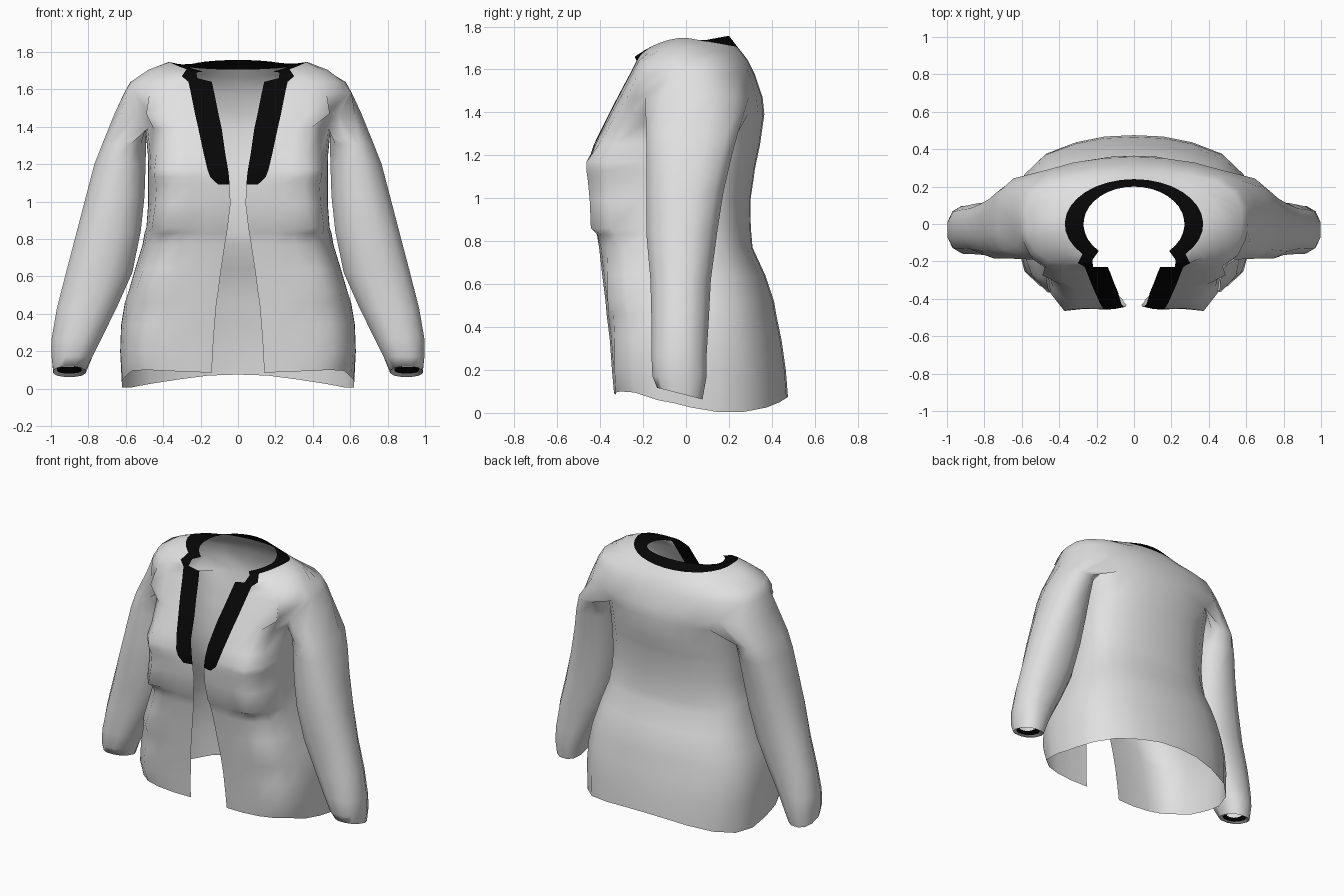
import bpy, bmesh, math

cube = bpy.data.objects.get("Cube")
if cube:
    bpy.data.objects.remove(cube, do_unlink=True)


def material(name, rgb, rough=0.8):
    m = bpy.data.materials.new(name)
    m.use_nodes = True
    m.diffuse_color = (*rgb, 1)
    bsdf = m.node_tree.nodes["Principled BSDF"]
    bsdf.inputs["Base Color"].default_value = (*rgb, 1)
    bsdf.inputs["Roughness"].default_value = rough
    return m


cloth = material("pale grey cloth", (0.75, 0.75, 0.75))
trim = material("black trim", (0.002, 0.002, 0.002))
bm = bmesh.new()


def loft(rows, closed, is_trim, is_hole=lambda r, j: False):
    """Skin a list of equally long rows, listed bottom to top."""
    n = len(rows[0])
    grid = [[bm.verts.new(p) for p in row] for row in rows]
    for r in range(len(rows) - 1):
        for j in range(n if closed else n - 1):
            if is_hole(r, j):
                continue
            k = (j + 1) % n
            face = bm.faces.new((grid[r][j], grid[r][k], grid[r + 1][k], grid[r + 1][j]))
            face.material_index = int(is_trim(r, j))


# Half cross-section from band to centre back: x fraction, y fraction (front < 0)
SECTION = [(0.35, -1), (0.62, -0.98), (0.85, -0.82), (0.96, -0.48), (0.995, -0.2), (1, 0.05),
           (1, 0.3), (0.93, 0.57), (0.76, 0.79), (0.5, 0.92), (0.25, 0.985), (0, 1)]
COLS = len(SECTION) + 2


def body_half(z, edge, band, yf, w, yb, bulge=0):
    x1 = edge + band
    # chest is boxy, skirt rounder, shoulders roundest
    rounding = 0.3 if z > 1.4 else 0.18 if z < 0.8 or z > 1.3 else 0.06
    pts = [(edge, yf * (1.01 if z > 1.2 else 0.97), z), (x1, yf, z)]
    for i, (fx, fy) in enumerate(SECTION):
        # front columns start from the band, back columns from the centre
        x = x1 + (w - x1) * fx if fy < 0 else w * fx
        y = fy * yb if fy > 0 else -fy * yf * (1 - rounding * fx * fx)
        if i in (1, 2):
            x, y = x + bulge * 0.5, y - bulge * (1.4 - 0.5 * i)
        pts.append((x, y, z))
    return pts


def neck_half(rx, ry, start, zf, zs, zb):
    pts = []
    for j in range(COLS):
        a = math.radians(start + (90 - start) * j / (COLS - 1))
        s = math.sin(a)
        rise = zb - zs if s > 0 else zf - zs
        reach = s if s > 0 else (s / math.sin(math.radians(start))) ** 2
        pts.append((rx * math.cos(a), ry * s, zs + rise * reach))
    return pts


# Height, opening edge, band width, front y, half width, back y, pocket bulge
BODY = [
    (0.05, 0.14, 0.13, -0.335, 0.62, 0.475),
    (0.2, 0.135, 0.13, -0.345, 0.63, 0.465, 0.02),
    (0.34, 0.125, 0.13, -0.355, 0.625, 0.445, 0.01),
    (0.46, 0.115, 0.13, -0.37, 0.605, 0.42),
    (0.52, 0.105, 0.13, -0.375, 0.585, 0.41, 0.025),
    (0.64, 0.09, 0.13, -0.39, 0.55, 0.37, 0.01),
    (0.77, 0.07, 0.13, -0.405, 0.51, 0.31),
    (0.83, 0.06, 0.13, -0.415, 0.5, 0.305),
    (0.86, 0.055, 0.12, -0.43, 0.49, 0.302, 0.035),
    (0.99, 0.04, 0.1, -0.445, 0.48, 0.3, 0.025),
    (1.09, 0.045, 0.06, -0.455, 0.48, 0.315, 0.025),
    (1.13, 0.048, 0.1, -0.457, 0.48, 0.32, 0.03),
    (1.17, 0.053, 0.11, -0.455, 0.48, 0.328, 0.03),
    (1.25, 0.067, 0.115, -0.425, 0.482, 0.345),
    (1.39, 0.087, 0.125, -0.357, 0.495, 0.365),
    (1.47, 0.105, 0.125, -0.316, 0.65, 0.357),
    (1.58, 0.127, 0.125, -0.258, 0.609, 0.32),
    (1.64, 0.14, 0.125, -0.228, 0.575, 0.29),
]
halves = [body_half(*b) for b in BODY]

# Hem dips at the sides and rises at the front
HEM = [0.085, 0.09, 0.095, 0.1, 0.095, 0.06, 0.045, 0.025, 0.005, 0.005, 0.025, 0.05, 0.07, 0.075]
halves[0] = [(x, y, z) for (x, y, _), z in zip(halves[0], HEM)]

# Armholes open below the shoulder row, between these columns
ARM_ROW = next(i for i, b in enumerate(BODY) if b[0] > 1.3)
ARM_A, ARM_B = 5, 10
SHOULDER = [(0.475, -0.235), (0.54, -0.19), (0.625, -0.12), (0.66, 0.03),
            (0.645, 0.13), (0.575, 0.23), (0.455, 0.292)]
halves[ARM_ROW + 1][ARM_A - 1:ARM_B + 1] = [(x, y, BODY[ARM_ROW + 1][0]) for x, y in SHOULDER]

# Shoulders close in to the neckline
halves += [neck_half(0.48, 0.268, -63, 1.66, 1.705, 1.67),
           neck_half(0.37, 0.24, -53, 1.69, 1.748, 1.705),
           neck_half(0.27, 0.2, -46, 1.695, 1.72, 1.757)]
rows = [h + [(-x, y, z) for x, y, z in reversed(h[:-1])] for h in halves]
last_col = len(rows[0]) - 2
band_row = next(i for i, b in enumerate(BODY) if b[0] > 1.08)
top_row = len(rows) - 2
loft(rows, False,
     lambda r, j: r == top_row or (r >= band_row and j in (0, last_col)),
     lambda r, j: r == ARM_ROW and ARM_A <= min(j, last_col - j) < ARM_B)

# Sleeve slices: height, inner x, outer x, front y, back y, cuff tilt
SLEEVE = [
    (0.125, 0.86, 0.95, -0.09, 0.03, 0.01),
    (0.1, 0.835, 0.97, -0.115, 0.055, 0.02),
    (0.09, 0.812, 0.99, -0.138, 0.08, 0.028),
    (0.17, 0.775, 1.0, -0.16, 0.1),
    (0.27, 0.725, 1.0, -0.165, 0.1),
    (0.43, 0.645, 0.973, -0.165, 0.11),
    (0.62, 0.56, 0.925, -0.17, 0.12),
    (0.84, 0.515, 0.867, -0.19, 0.15),
    (1.03, 0.495, 0.817, -0.19, 0.18),
    (1.2, 0.49, 0.772, -0.19, 0.22),
    (1.31, 0.488, 0.728, -0.192, 0.25),
]
SIDES = 2 * (ARM_B - ARM_A + 1)


def sleeve_ring(z, xi, xo, yf, yb, tilt=0.0):
    ring = []
    for i in range(SIDES):
        a = 2 * math.pi * (i + 0.5) / SIDES - math.pi / 2
        # slightly squared ellipse
        c, s = (math.copysign(abs(v) ** 0.85, v) for v in (math.cos(a), math.sin(a)))
        ring.append(((xi + xo) / 2 + (xo - xi) / 2 * c,
                     (yf + yb) / 2 + (yb - yf) / 2 * s, z - tilt * s))
    return ring


# Sleeves hang from the armholes: shoulder edge outside, body edge inside
armhole = halves[ARM_ROW + 1][ARM_A:ARM_B + 1] + halves[ARM_ROW][ARM_A:ARM_B + 1][::-1]
rings = [sleeve_ring(*s) for s in SLEEVE] + [armhole]
loft(rings, True, lambda r, j: r == 0)
loft([[(-x, y, z) for x, y, z in reversed(ring)] for ring in rings], True, lambda r, j: r == 0)

# Sew the sleeves to the body
bmesh.ops.remove_doubles(bm, verts=bm.verts, dist=0.0005)
mesh = bpy.data.meshes.new("jacket")
bm.to_mesh(mesh)
bm.free()
mesh.materials.append(cloth)
mesh.materials.append(trim)
jacket = bpy.data.objects.new("jacket", mesh)
bpy.context.collection.objects.link(jacket)
bpy.ops.object.select_all(action="DESELECT")
jacket.select_set(True)
bpy.context.view_layer.objects.active = jacket
bpy.ops.object.shade_smooth_by_angle(angle=math.radians(75))
